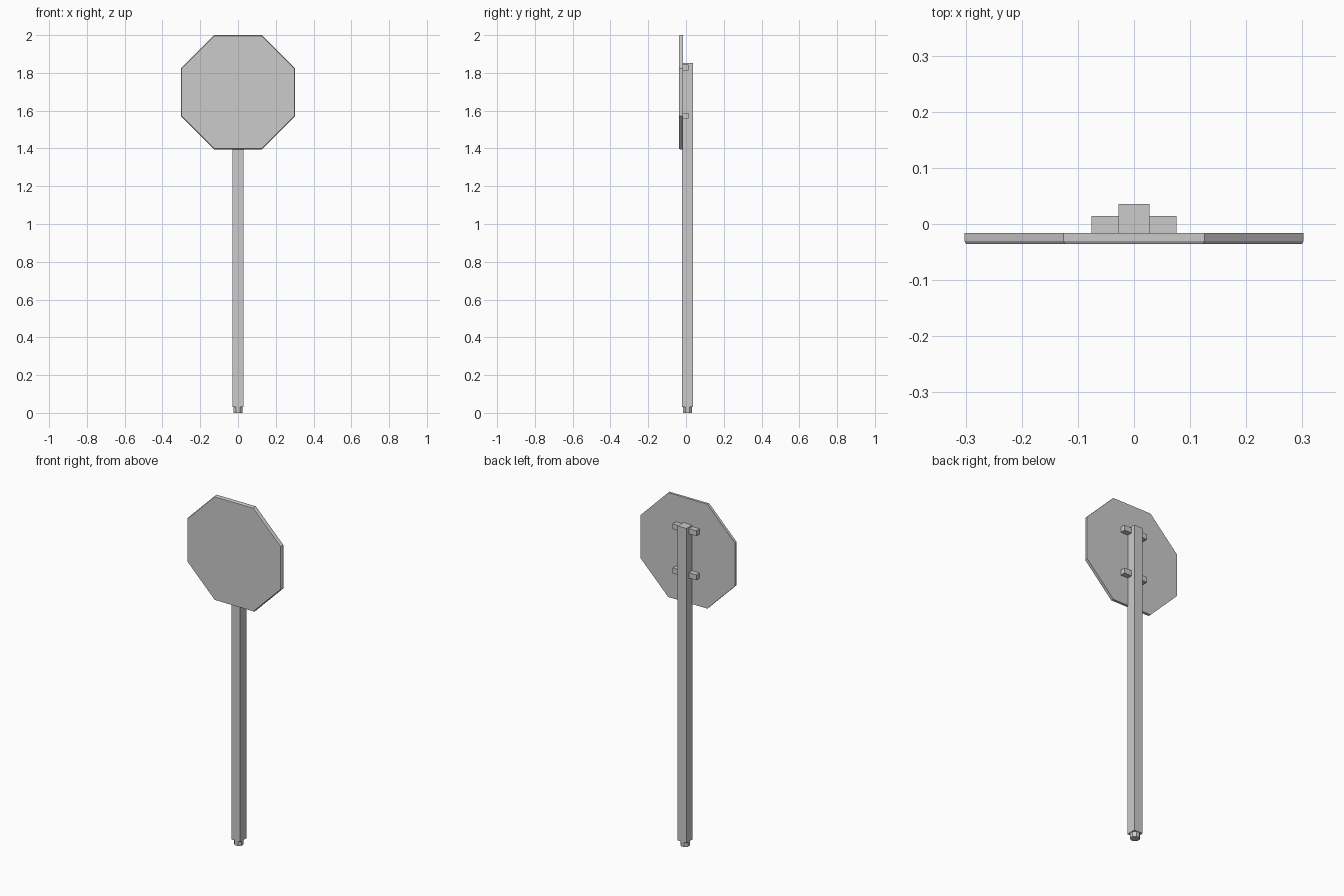
import bpy, bmesh, math
from mathutils import Matrix

if "Cube" in bpy.data.objects:
    bpy.data.objects.remove(bpy.data.objects["Cube"])

grey = bpy.data.materials.new("plain grey")
grey.diffuse_color = (0.6, 0.6, 0.6, 1)
grey.use_nodes = True
grey.node_tree.nodes["Principled BSDF"].inputs["Base Color"].default_value = grey.diffuse_color


def make(name, bm):
    bmesh.ops.recalc_face_normals(bm, faces=bm.faces)
    mesh = bpy.data.meshes.new(name)
    bm.to_mesh(mesh)
    bm.free()
    mesh.materials.append(grey)
    obj = bpy.data.objects.new(name, mesh)
    bpy.context.collection.objects.link(obj)
    return obj


def box(name, x0, x1, y0, y1, z0, z1):
    bm = bmesh.new()
    bmesh.ops.create_cube(bm, size=1)
    bmesh.ops.scale(bm, vec=(x1 - x0, y1 - y0, z1 - z0), verts=bm.verts)
    bmesh.ops.translate(bm, vec=((x0 + x1) / 2, (y0 + y1) / 2, (z0 + z1) / 2), verts=bm.verts)
    return make(name, bm)


def octagon_stack(name, rings, matrix):
    """Closed octagonal solid from (apothem, height) rings along local z."""
    bm = bmesh.new()
    loops = []
    for apothem, h in rings:
        r = apothem / math.cos(math.pi / 8)
        angles = [math.pi / 8 + i * math.pi / 4 for i in range(8)]
        loops.append([bm.verts.new((r * math.cos(a), r * math.sin(a), h)) for a in angles])
    for a, b in zip(loops, loops[1:]):
        for i in range(8):
            j = (i + 1) % 8
            bm.faces.new((a[i], a[j], b[j], b[i]))
    bm.faces.new(loops[0])
    bm.faces.new(loops[-1])
    bm.transform(matrix)
    return make(name, bm)


# Octagonal sign plate with a small chamfer round the front
octagon_stack("sign_plate", [(0.3025, 0.016), (0.3025, 0.030), (0.299, 0.036)],
              Matrix.Translation((0, 0, 1.6975)) @ Matrix.Rotation(math.pi / 2, 4, 'X')
              )

# Square post and the octagonal peg below it
box("post", -0.028, 0.028, -0.020, 0.036, 0.03, 1.853)
octagon_stack("post_peg", [(0.024, 0), (0.024, 0.032)], Matrix.Translation((0, 0.008, 0)))

# Mounting brackets on both sides of the post
for level, z in (("upper", 1.829), ("lower", 1.573)):
    for side, s in (("left", -1), ("right", 1)):
        x0, x1 = sorted((s * 0.026, s * 0.076))
        box(f"{level}_{side}_bracket", x0, x1, -0.018, 0.014, z - 0.0155, z + 0.0155)
